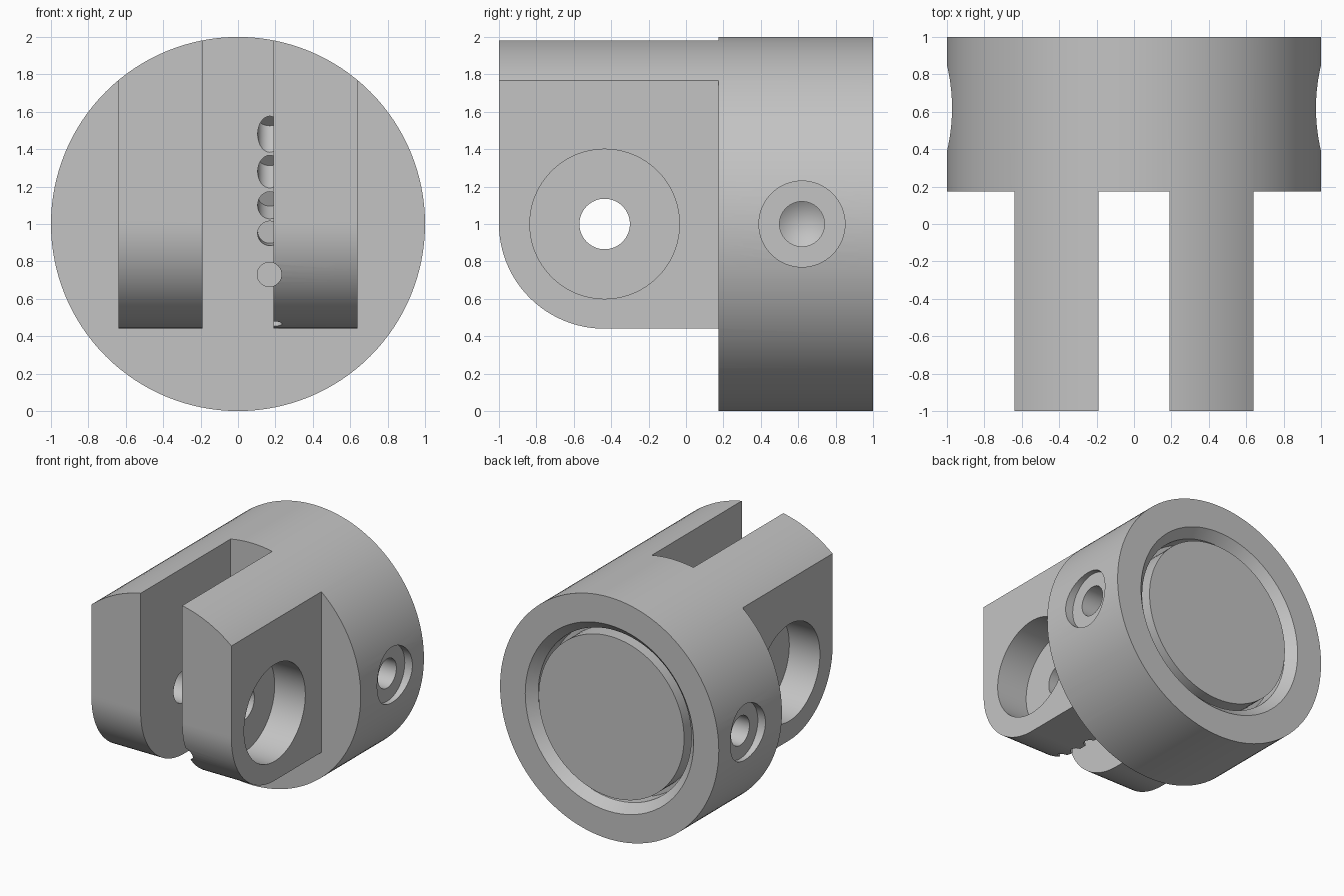
import bpy, bmesh, math
from mathutils import Matrix, Vector

cube = bpy.data.objects.get("Cube")
if cube:
    bpy.data.objects.remove(cube, do_unlink=True)

grey = bpy.data.materials.new("plain_grey")
grey.use_nodes = True
colour = (0.55, 0.55, 0.55, 1)
grey.diffuse_color = colour
grey.node_tree.nodes["Principled BSDF"].inputs["Base Color"].default_value = colour


def make(name, bm):
    bmesh.ops.recalc_face_normals(bm, faces=bm.faces[:])
    mesh = bpy.data.meshes.new(name)
    bm.to_mesh(mesh)
    bm.free()
    obj = bpy.data.objects.new(name, mesh)
    bpy.context.collection.objects.link(obj)
    mesh.materials.append(grey)
    return obj


def turned(name, profile, direction, origin=(0, 0, 1), sides=64):
    """Solid of revolution from (radius, distance) points along a direction."""
    bm = bmesh.new()
    rings = []
    for r, h in profile:
        if r == 0:
            rings.append([bm.verts.new((0, 0, h))])
        else:
            rings.append([bm.verts.new((r * math.cos(2 * math.pi * i / sides),
                                        r * math.sin(2 * math.pi * i / sides), h))
                          for i in range(sides)])
    for a, b in zip(rings, rings[1:]):
        for i in range(sides):
            j = (i + 1) % sides
            corners = [a[i % len(a)], a[j % len(a)], b[j % len(b)], b[i % len(b)]]
            bm.faces.new(list(dict.fromkeys(corners)))
    turn = Vector((0, 0, 1)).rotation_difference(Vector(direction)).to_matrix().to_4x4()
    bm.transform(Matrix.Translation(origin) @ turn)
    return make(name, bm)


def rod(name, radius, start, end, direction, origin=(0, 0, 1), sides=64):
    return turned(name, [(0, start), (radius, start), (radius, end), (0, end)],
                  direction, origin, sides)


def box(name, low, high):
    bm = bmesh.new()
    bmesh.ops.create_cube(bm, size=1)
    low, high = Vector(low), Vector(high)
    for v in bm.verts:
        v.co = Vector(l + (h - l) * (c + 0.5) for l, h, c in zip(low, high, v.co))
    return make(name, bm)


# Full round blank, forked end towards the front
body = rod("clevis_body", 1, -1, 1, (0, 1, 0), sides=128)
cutters = []
SHOULDER = 0.175
PIN = (0, -0.435, 1)

# Gap between the prongs and flats on their outer sides
cutters.append(box("fork_gap", (-0.19, -2, -1), (0.19, SHOULDER, 3)))
for s in (-1, 1):
    xs = sorted((s * 0.64, s * 2))
    cutters.append(box("prong_flat", (xs[0], -2, -1), (xs[1], SHOULDER, 3)))

# Rounded lower nose of the prongs
nose = [(-1.3, -0.5), (SHOULDER, -0.5), (SHOULDER, 0.44)]
for i in range(25):
    a = math.radians(90 * i / 24)
    nose.append((PIN[1] - 0.565 * math.sin(a), 1 - 0.56 * math.cos(a)))
nose.append((-1.3, 1))
bm = bmesh.new()
face = bm.faces.new([bm.verts.new((-0.9, y, z)) for y, z in nose])
sweep = bmesh.ops.extrude_face_region(bm, geom=[face])
bmesh.ops.translate(bm, vec=(1.8, 0, 0),
                    verts=[e for e in sweep["geom"] if isinstance(e, bmesh.types.BMVert)])
cutters.append(make("nose_cut", bm))

# Pin hole, pin recesses and side screw holes
cutters.append(rod("pin_hole", 0.135, -1, 1, (1, 0, 0), PIN))
for s in (-1, 1):
    cutters.append(rod("pin_recess", 0.4, 0.36, 1, (s, 0, 0), PIN, 96))
    screw = [(0, 0.6), (0.12, 0.68), (0.12, 0.93), (0.23, 0.93), (0.23, 1.2), (0, 1.2)]
    cutters.append(turned("screw_hole", screw, (s, 0, 0), (0, 0.62, 1)))

# Chamfered ring groove around the slightly sunk back plug
groove = [(0, 0.975), (0.665, 0.975), (0.665, 0.8), (0.7, 0.8),
          (0.7, 0.93), (0.77, 1), (0.77, 1.1), (0, 1.1)]
cutters.append(turned("back_groove", groove, (0, 1, 0), sides=96))

# Small drilled passages in the gap wall and one prong
cutters.append(rod("front_passage", 0.065, -1.2, SHOULDER + 0.04, (0, 1, 0), (0.168, 0, 0.73), 32))
for z, tilt in ((0.95, 0.1), (1.1, 0.5), (1.28, 0.9), (1.48, 1.1)):
    cutters.append(rod("wall_passage", 0.065, -0.12, 0.12, (0, 1, tilt), (0.17, SHOULDER, z), 32))
for y in (-0.6, -0.45, -0.3):
    cutters.append(rod("edge_nick", 0.045, -0.08, 0.08, (0, y - PIN[1], -0.5), (0.19, y, 0.47), 24))

# Carve the blank
for cutter in cutters:
    cutter.hide_render = True
    mod = body.modifiers.new(cutter.name, "BOOLEAN")
    mod.operation = "DIFFERENCE"
    mod.solver = "EXACT"
    mod.object = cutter
bpy.context.view_layer.update()
carved = bpy.data.meshes.new_from_object(body.evaluated_get(bpy.context.evaluated_depsgraph_get()))
body.modifiers.clear()
body.data = carved
carved.materials.clear()
carved.materials.append(grey)
for p in carved.polygons:
    p.material_index = 0
for cutter in cutters:
    bpy.data.objects.remove(cutter, do_unlink=True)

# Smooth curved walls, crisp edges
bpy.ops.object.select_all(action="DESELECT")
body.select_set(True)
bpy.context.view_layer.objects.active = body
bpy.ops.object.shade_smooth_by_angle(angle=math.radians(25))
